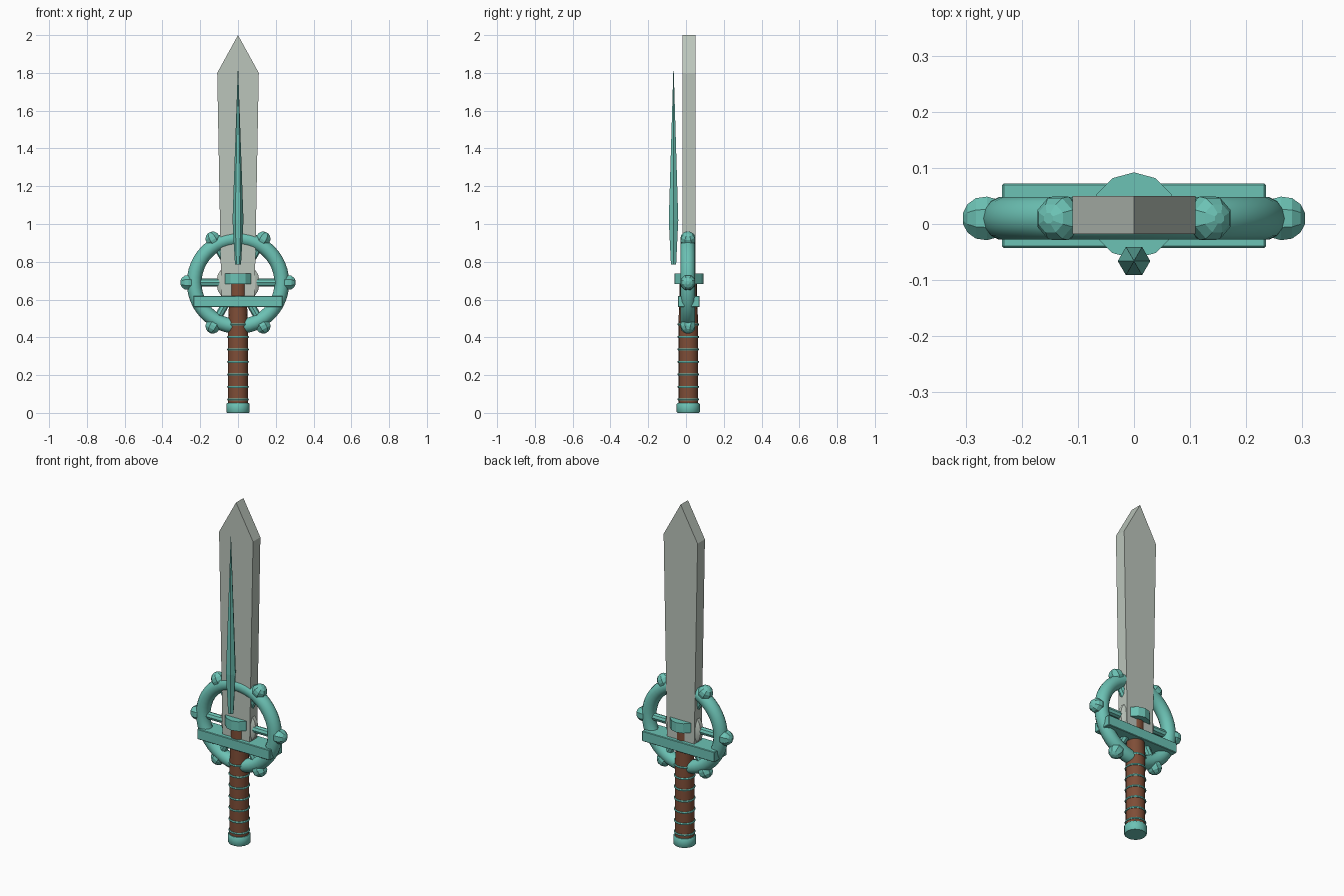
import bpy, bmesh, math
from mathutils import Matrix, Vector

cube = bpy.data.objects.get("Cube")
if cube:
    bpy.data.objects.remove(cube, do_unlink=True)

Y = 0.015          # depth of the sword's axis
HUB_Z = 0.69       # height of the ring centre


def material(name, color):
    m = bpy.data.materials.new(name)
    m.use_nodes = True
    m.diffuse_color = (*color, 1)
    m.node_tree.nodes["Principled BSDF"].inputs["Base Color"].default_value = (*color, 1)
    return m


teal = material("teal metal", (0.15, 0.54, 0.46))
steel = material("pale steel", (0.50, 0.56, 0.50))
leather = material("brown leather", (0.21, 0.075, 0.038))


def finish(name, bm, mat, smooth=False):
    bmesh.ops.recalc_face_normals(bm, faces=bm.faces)
    mesh = bpy.data.meshes.new(name)
    bm.to_mesh(mesh)
    bm.free()
    mesh.materials.append(mat)
    obj = bpy.data.objects.new(name, mesh)
    bpy.context.collection.objects.link(obj)
    if smooth:
        bpy.ops.object.select_all(action='DESELECT')
        obj.select_set(True)
        bpy.context.view_layer.objects.active = obj
        bpy.ops.object.shade_smooth_by_angle(angle=math.radians(40))
    return obj


def lathe(name, profile, sides, matrix, mat, smooth=False, turn=0):
    """Stack of (radius, height) rings around local z, closed at both ends."""
    bm = bmesh.new()
    rings = []
    for r, h in profile:
        angles = [turn + math.tau * i / sides for i in range(sides)]
        rings.append([bm.verts.new(matrix @ Vector((r * math.cos(a), r * math.sin(a), h)))
                      for a in angles])
    for low, high in zip(rings, rings[1:]):
        for i in range(sides):
            j = (i + 1) % sides
            bm.faces.new((low[i], low[j], high[j], high[i]))
    bm.faces.new(rings[0])
    bm.faces.new(rings[-1])
    return finish(name, bm, mat, smooth)


def torus(name, major, minor, matrix, mat, steps, sides):
    bm = bmesh.new()
    grid = []
    for i in range(steps):
        a = math.tau * i / steps
        row = []
        for k in range(sides):
            b = math.tau * k / sides
            r = major + minor * math.cos(b)
            row.append(bm.verts.new(matrix @ Vector((r * math.cos(a), r * math.sin(a),
                                                     minor * math.sin(b)))))
        grid.append(row)
    for i in range(steps):
        for k in range(sides):
            n, m = (i + 1) % steps, (k + 1) % sides
            bm.faces.new((grid[i][k], grid[n][k], grid[n][m], grid[i][m]))
    return finish(name, bm, mat, True)


def at(z, y=Y):
    return Matrix.Translation((0, y, z))


# Blade: flat slab with a pointed tip
bm = bmesh.new()
outline = [(-0.088, 0.61), (0.088, 0.61), (0.11, 1.8), (0, 2), (-0.11, 1.8)]
front = bm.faces.new([bm.verts.new((x, -0.018, z)) for x, z in outline])
moved = bmesh.ops.extrude_face_region(bm, geom=[front])["geom"]
bmesh.ops.translate(bm, vec=(0, 0.068, 0),
                    verts=[v for v in moved if isinstance(v, bmesh.types.BMVert)])
finish("blade", bm, steel)

# Pale hub behind the collar
facing = Matrix.Rotation(math.pi / 2, 4, 'X')
lathe("hub", [(0.095, -0.028), (0.115, -0.012), (0.115, 0.012), (0.095, 0.028)],
      16, at(HUB_Z) @ facing, steel, True)

# Large ring with radial spokes and knobs
ring_y = 0.01
torus("guard_ring", 0.232, 0.039, at(HUB_Z, ring_y) @ facing, teal, 48, 14)
for i in range(6):
    radial = at(HUB_Z, ring_y) @ Matrix.Rotation(math.pi / 2 + i * math.pi / 3, 4, 'Y')
    lathe(f"spoke_{i + 1}", [(0.021, 0.02), (0.021, 0.23)], 8, radial, teal)
    lathe(f"knob_{i + 1}", [(0.034, 0.235), (0.042, 0.262), (0.039, 0.282),
                            (0.027, 0.297), (0.01, 0.305)],
          8, radial, teal, turn=math.pi / 8)

# Crossguard bar
bm = bmesh.new()
bmesh.ops.create_cube(bm, size=1, matrix=at(0.59) @ Matrix.Diagonal((0.47, 0.115, 0.06, 1)))
bmesh.ops.bevel(bm, geom=bm.edges[:], offset=0.003, segments=1, affect='EDGES')
finish("crossguard", bm, teal)

# Collar, grip and pommel
lathe("collar", [(0.077, 0.682), (0.077, 0.738)], 12, at(0), teal)
lathe("grip", [(0.052, 0.04), (0.052, 0.48), (0.046, 0.62), (0.046, 0.70)],
      16, at(0, 0.012), leather, True)
lathe("pommel", [(0.057, 0), (0.061, 0.005), (0.061, 0.047), (0.057, 0.052)],
      16, at(0, 0.012), teal, True)

# Thin bands wound around the grip
for i in range(7):
    torus(f"grip_band_{i + 1}", 0.052, 0.006, at(0.072 + 0.066 * i, 0.012), teal, 20, 6)

# Long six-sided spike in front of the blade
lathe("front_spike", [(0.016, 0.785), (0.029, 1.02), (0.001, 1.82)], 6, at(0, -0.066), teal)
